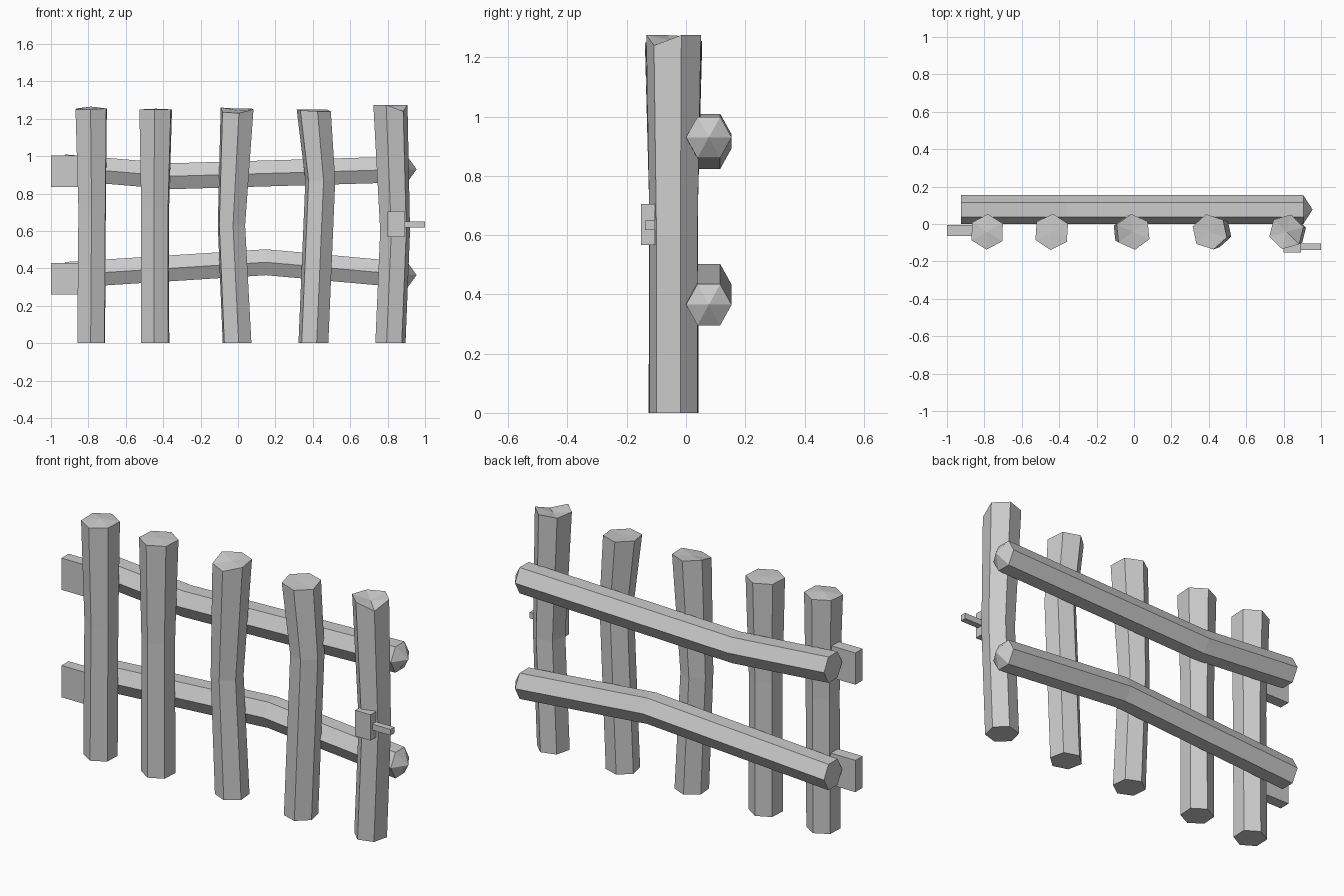
import bpy, bmesh
from math import cos, sin, radians
from mathutils import Vector

cube = bpy.data.objects.get("Cube")
if cube:
    bpy.data.objects.remove(cube, do_unlink=True)

grey = bpy.data.materials.new("weathered_grey")
grey.use_nodes = True
colour = (0.6, 0.6, 0.6, 1)
grey.diffuse_color = colour
grey.node_tree.nodes["Principled BSDF"].inputs["Base Color"].default_value = colour


def finish(name, bm):
    bmesh.ops.recalc_face_normals(bm, faces=bm.faces)
    mesh = bpy.data.meshes.new(name)
    bm.to_mesh(mesh)
    bm.free()
    mesh.materials.append(grey)
    bpy.context.collection.objects.link(bpy.data.objects.new(name, mesh))


def loft(name, rings, tip):
    """Skin hexagonal rings, with a flat start and a fan to the tip at the end."""
    bm = bmesh.new()
    rows = [[bm.verts.new(p) for p in ring] for ring in rings]
    for a, b in zip(rows, rows[1:]):
        for i in range(6):
            j = (i + 1) % 6
            bm.faces.new((a[i], a[j], b[j], b[i]))
    bm.faces.new(rows[0])
    end = bm.verts.new(tip)
    for i in range(6):
        bm.faces.new((rows[-1][i], rows[-1][(i + 1) % 6], end))
    finish(name, bm)


def box(name, low, high):
    bm = bmesh.new()
    bmesh.ops.create_cube(bm, size=1)
    low, high = Vector(low), Vector(high)
    for v in bm.verts:
        v.co = (low + high) / 2 + v.co * (high - low)
    finish(name, bm)


def post(name, turn, levels, chips, tip):
    """Upright log: levels are (x, z, radius), chips lower the top corners."""
    rings = []
    for x, z, r in levels:
        angles = [radians(turn + 60 * i) for i in range(6)]
        rings.append([Vector((x + r * cos(a), -0.042 + r * sin(a), z)) for a in angles])
    for corner, chip in zip(rings[-1], chips):
        corner.z -= chip
    x, z, r = levels[-1]
    loft(name, rings, (x, -0.042, z + tip))


def rail(name, points, tip):
    """Bent horizontal log lying along x."""
    rings = [[(x, 0.077 + 0.077 * cos(radians(60 * i)), z + 0.08 * sin(radians(60 * i)))
              for i in range(6)] for x, z in points]
    loft(name, rings, (tip, 0.077, points[-1][1]))


# Upright posts
post("post_1", 28, [(-0.785, 0, 0.084), (-0.78, 0.72, 0.083), (-0.785, 1.255, 0.095)],
     [0, 0, 0, 0.005, 0.005, 0], 0.01)
post("post_2", 26, [(-0.443, 0, 0.084), (-0.443, 0.72, 0.083), (-0.44, 1.25, 0.097)],
     [0, 0, 0, 0, 0, 0], 0.004)
post("post_3", 36, [(-0.005, 0, 0.084), (-0.035, 0.63, 0.08), (-0.005, 1.255, 0.096)],
     [0, 0, -0.005, 0.02, 0.025, 0.005], -0.01)
post("post_4", 42, [(0.403, 0, 0.084), (0.44, 0.87, 0.084), (0.405, 1.25, 0.096)],
     [0, 0, 0, 0.005, 0.01, 0.01], -0.008)
post("post_5", 16, [(0.815, 0, 0.084), (0.84, 0.6, 0.083), (0.815, 1.275, 0.095)],
     [0, 0, 0.005, 0, 0, 0.035], -0.02)

# Rails behind the posts
rail("upper_rail", [(-0.925, 0.94), (-0.355, 0.893), (0.905, 0.93)], 0.955)
rail("lower_rail", [(-0.925, 0.365), (0.15, 0.433), (0.905, 0.365)], 0.955)

# Hinge blocks at one end
for name, z in (("upper_hinge", 0.835), ("lower_hinge", 0.26)):
    box(name, (-1, -0.065, z), (-0.78, -0.005, z + 0.17))

# Latch plate and bolt at the other end
box("latch_plate", (0.8, -0.152, 0.567), (0.892, -0.105, 0.705))
box("latch_bolt", (0.85, -0.138, 0.618), (1, -0.105, 0.65))
